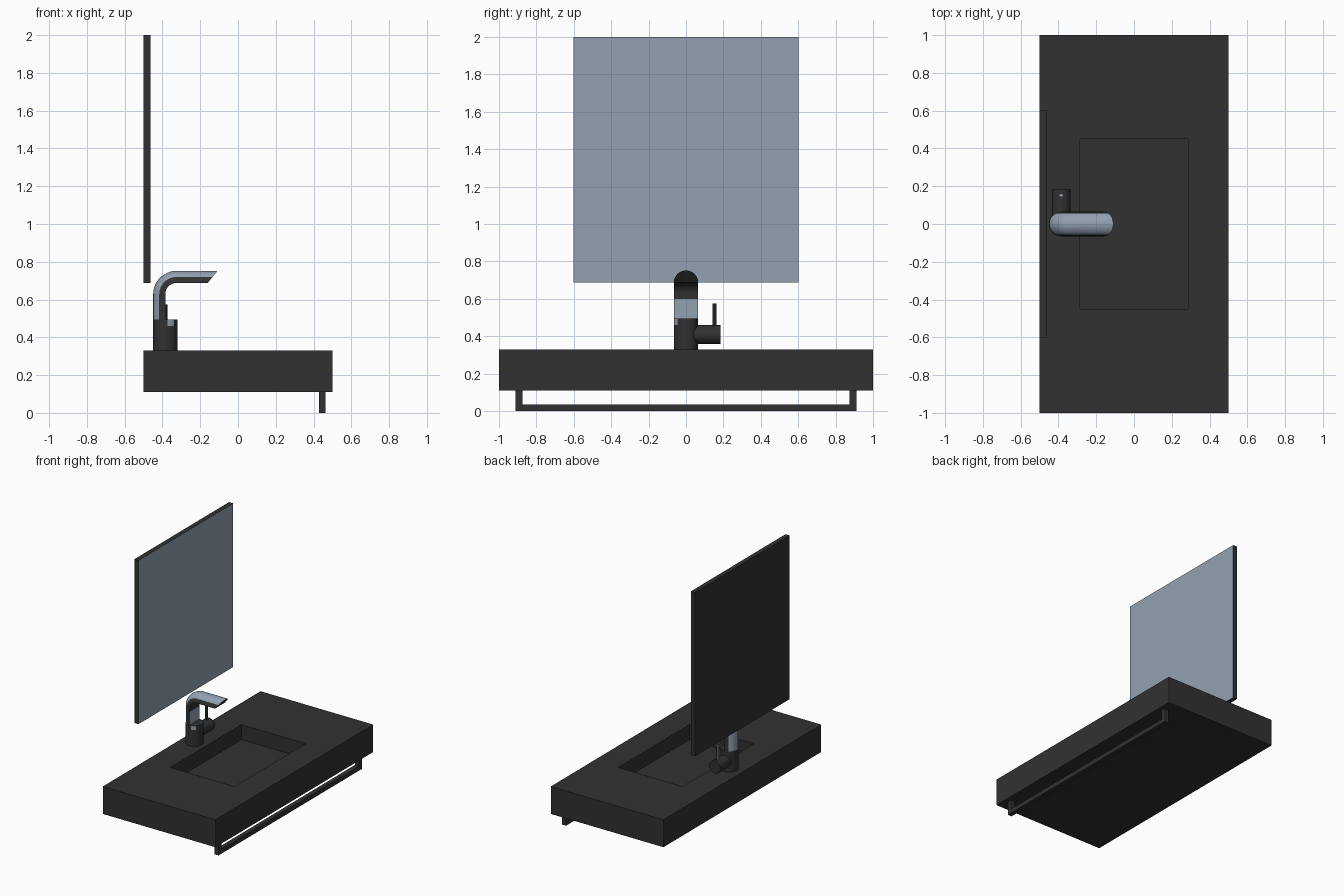
import bpy, bmesh, math
from mathutils import Vector

if "Cube" in bpy.data.objects:
    bpy.data.objects.remove(bpy.data.objects["Cube"])


def material(name, rgb):
    m = bpy.data.materials.new(name)
    m.diffuse_color = (*rgb, 1)
    m.use_nodes = True
    m.node_tree.nodes["Principled BSDF"].inputs["Base Color"].default_value = m.diffuse_color
    return m


DARK = material("charcoal", (0.031, 0.031, 0.031))
BLUE = material("blue_grey", (0.29, 0.355, 0.435))


def finish(name, bm, smooth=False, rule=None):
    """Turn a bmesh into an object; rule(face) picks the blue faces."""
    bmesh.ops.recalc_face_normals(bm, faces=bm.faces)
    bm.normal_update()
    if rule:
        for f in bm.faces:
            f.material_index = int(rule(f))
    me = bpy.data.meshes.new(name)
    bm.to_mesh(me)
    bm.free()
    me.materials.append(DARK)
    me.materials.append(BLUE)
    ob = bpy.data.objects.new(name, me)
    bpy.context.collection.objects.link(ob)
    if smooth:
        bpy.ops.object.select_all(action='DESELECT')
        ob.select_set(True)
        bpy.context.view_layer.objects.active = ob
        bpy.ops.object.shade_smooth_by_angle(angle=math.radians(35))
    return ob


def add_box(bm, lo, hi):
    lo, hi = Vector(lo), Vector(hi)
    vs = bmesh.ops.create_cube(bm, size=1)["verts"]
    for v in vs:
        v.co = Vector(c * s for c, s in zip(v.co, hi - lo)) + (lo + hi) / 2
    return list({f for v in vs for f in v.link_faces})


def loft(name, rings, rule=None):
    """Skin a list of equal-length closed rings and cap both ends."""
    bm = bmesh.new()
    vs = [[bm.verts.new(p) for p in r] for r in rings]
    n = len(rings[0])
    for a, b in zip(vs, vs[1:]):
        for i in range(n):
            bm.faces.new((a[i], a[(i + 1) % n], b[(i + 1) % n], b[i]))
    bm.faces.new(vs[0])
    bm.faces.new(vs[-1])
    return finish(name, bm, True, rule)


# Countertop block with a rectangular basin sunk into its top
bm = bmesh.new()
faces = add_box(bm, (-0.5, -1, 0.11), (0.5, 1, 0.33))
top = max(faces, key=lambda f: f.calc_center_median().z)
bmesh.ops.inset_individual(bm, faces=[top], thickness=0.2)
for v in top.verts:
    v.co.x = math.copysign(0.285, v.co.x)
    v.co.y = math.copysign(0.45, v.co.y)
floor = bmesh.ops.extrude_face_region(bm, geom=[top])
bmesh.ops.translate(bm, vec=(0, 0, -0.12),
                    verts=[g for g in floor["geom"] if isinstance(g, bmesh.types.BMVert)])
if top.is_valid:
    bmesh.ops.delete(bm, geom=[top], context='FACES_ONLY')
finish("countertop", bm)

# Towel rail: a bar hung on two posts
bm = bmesh.new()
add_box(bm, (0.428, -0.91, 0), (0.464, 0.91, 0.036))
for y in (-0.91, 0.874):
    add_box(bm, (0.428, y, 0.036), (0.464, y + 0.036, 0.11))
finish("towel_rail", bm)

# Mirror panel with a reflective front
bm = bmesh.new()
add_box(bm, (-0.5, -0.6, 0.687), (-0.463, 0.6, 2.0))
finish("mirror", bm, rule=lambda f: f.normal.x > 0.9)

CX, R, N = -0.385, 0.065, 32


def circle(z):
    return [(CX + R * math.cos(2 * math.pi * i / N), R * math.sin(2 * math.pi * i / N), z)
            for i in range(N)]


# Tap body with a small light mark near its upper rim
def body_mark(f):
    c = f.calc_center_median()
    return c.z > 0.46 and abs(f.normal.z) < 0.5 and -75 < math.degrees(math.atan2(c.y, c.x - CX)) < -45


loft("tap_body", [circle(z) for z in (0.33, 0.46, 0.495)], body_mark)

# Spout: half-round section swept upward, bent forward and cut at a slant
path = [(CX, 0.47, 0), (CX, 0.6, 0)]
BEND = 0.06
for i in range(13):
    t = math.pi / 2 * i / 12
    path.append((CX + BEND - BEND * math.cos(t), 0.628 + BEND * math.sin(t), t))
path.append((-0.16, 0.688, math.pi / 2))
rings = []
for k, (x, z, t) in enumerate(path):
    ring = []
    for i in range(13):
        a = math.pi * i / 12
        h = 0.064 * math.sin(a)
        slant = 0.8 * h if k == len(path) - 1 else 0
        ring.append((x - h * math.cos(t) + slant, 0.065 * math.cos(a), z + h * math.sin(t)))
    rings.append(ring)


def spout_rule(f):
    c, n = f.calc_center_median(), f.normal
    if n.x > 0.9:                       # flat inner face of the riser
        return c.z < 0.61
    if c.x > -0.2 and len(f.verts) > 4:  # slanted outlet
        return False
    return abs(n.y) < 0.9 and (n.x < -0.3 or n.z > 0.3)


loft("tap_spout", rings, spout_rule)

# Mixer knob: short cylinder on the side of the body
loft("tap_knob", [[(CX + 0.05 * math.cos(2 * math.pi * i / 24), y,
                    0.41 + 0.05 * math.sin(2 * math.pi * i / 24)) for i in range(24)]
                  for y in (0.03, 0.185)])

# Lever: thin hexagonal rod standing on the knob
loft("tap_lever", [[(CX + 0.012 * math.cos(math.pi * i / 3), 0.152 + 0.012 * math.sin(math.pi * i / 3), z)
                    for i in range(6)] for z in (0.45, 0.575)],
     lambda f: f.normal.x < -0.3 or f.normal.z > 0.9)
